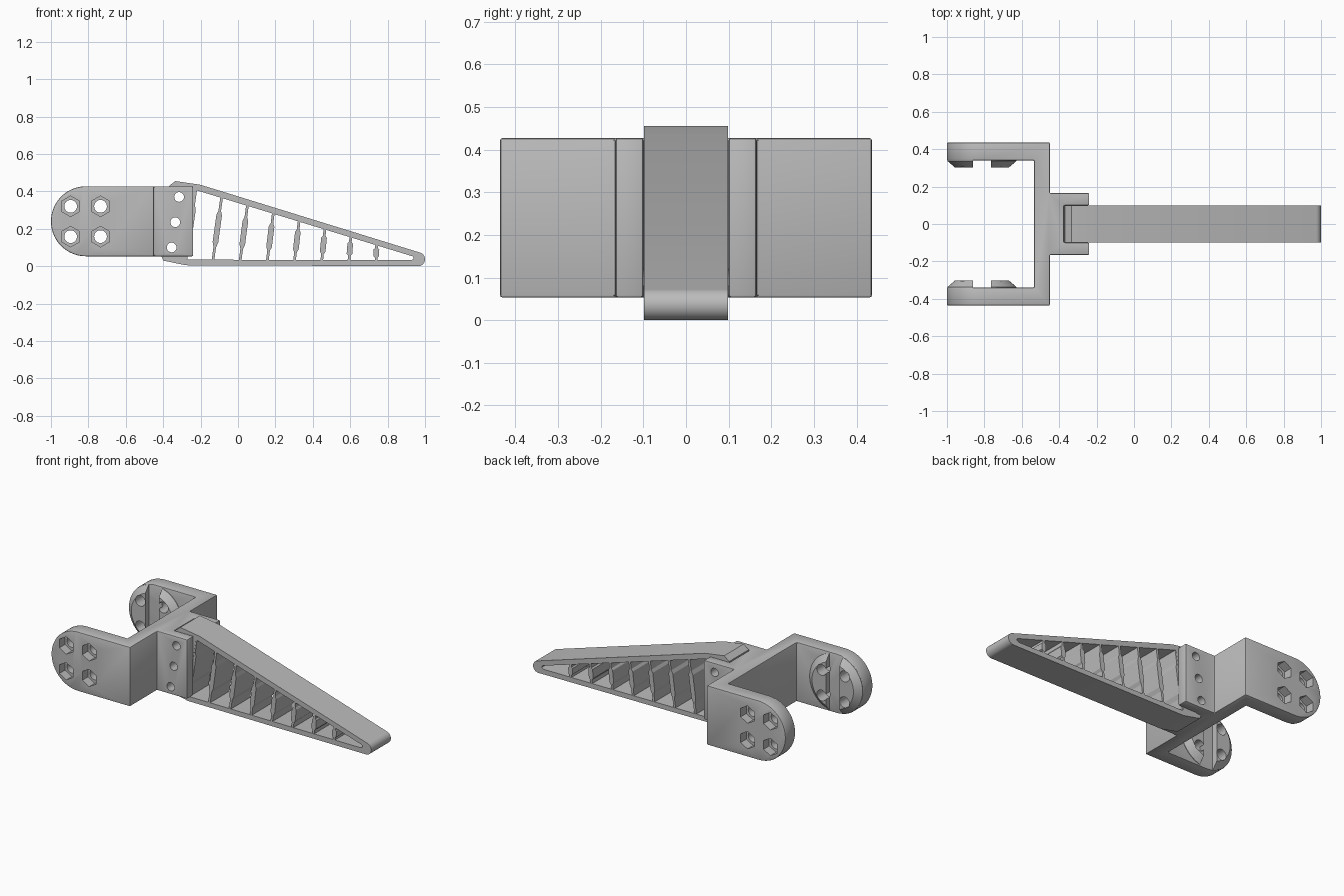
import bpy, bmesh, math
from mathutils import Vector

if "Cube" in bpy.data.objects:
    bpy.data.objects.remove(bpy.data.objects["Cube"], do_unlink=True)

grey = bpy.data.materials.new("plain grey")
grey.use_nodes = True
COLOUR = (0.5, 0.5, 0.5, 1)
grey.diffuse_color = COLOUR
grey.node_tree.nodes["Principled BSDF"].inputs["Base Color"].default_value = COLOUR


def loft(name, rings):
    """Closed solid through a list of matching point rings."""
    bm = bmesh.new()
    rows = [[bm.verts.new(p) for p in ring] for ring in rings]
    for a, b in zip(rows, rows[1:]):
        for i in range(len(a)):
            j = (i + 1) % len(a)
            bm.faces.new((a[i], a[j], b[j], b[i]))
    bm.faces.new(rows[0])
    bm.faces.new(rows[-1])
    bmesh.ops.recalc_face_normals(bm, faces=bm.faces)
    mesh = bpy.data.meshes.new(name)
    bm.to_mesh(mesh)
    bm.free()
    mesh.materials.append(grey)
    obj = bpy.data.objects.new(name, mesh)
    bpy.context.collection.objects.link(obj)
    return obj


def side_prism(name, pts, y0, y1):
    """Extrude an x-z outline along y."""
    return loft(name, [[(x, y, z) for x, z in pts] for y in (y0, y1)])


def arc(cx, cz, r, start, end, steps):
    angles = [math.radians(start + (end - start) * i / steps) for i in range(steps + 1)]
    return [(cx + r * math.cos(a), cz + r * math.sin(a)) for a in angles]


def ngon(cx, cz, r, sides):
    return arc(cx, cz, r, 90, 450, sides)[:-1]


def boolean(obj, cutter, operation="DIFFERENCE"):
    cutter.hide_render = True
    mod = obj.modifiers.new(operation.lower(), "BOOLEAN")
    mod.operation = operation
    mod.solver = "EXACT"
    mod.object = cutter


def finish(obj):
    """Bake the modifiers and smooth the round surfaces."""
    bpy.context.view_layer.update()
    graph = bpy.context.evaluated_depsgraph_get()
    mesh = bpy.data.meshes.new_from_object(obj.evaluated_get(graph))
    obj.modifiers.clear()
    obj.data = mesh
    bpy.ops.object.select_all(action="DESELECT")
    obj.select_set(True)
    bpy.context.view_layer.objects.active = obj
    bpy.ops.object.shade_smooth_by_angle(angle=math.radians(30))


# Shared dimensions
MID_Z, END_R, END_X = 0.24, 0.187, -0.813
ARM_OUT, ARM_IN = 0.436, 0.34
cutters = []

# Bracket: fork plan, mirrored, then trimmed to a round-ended side shape
half = [(-1.05, ARM_OUT), (-0.45, ARM_OUT), (-0.45, 0.165), (-0.24, 0.165),
        (-0.24, 0.1), (-0.375, 0.1)]
inner = [(-0.535, ARM_IN), (-1.05, ARM_IN)]
plan = half + [(x, -y) for x, y in reversed(half)]
plan += [(x, -y) for x, y in reversed(inner)] + inner
bracket = loft("bracket", [[(x, y, z) for x, y in plan] for z in (-0.1, 0.6)])
outline = arc(END_X, MID_Z, END_R, 90, 270, 40)
outline += [(-0.2, MID_Z - END_R), (-0.2, MID_Z + END_R)]
trim = side_prism("trim_cutter", outline, -0.6, 0.6)
boolean(bracket, trim, "INTERSECT")
cutters.append(trim)
bevel = bracket.modifiers.new("soft edges", "BEVEL")
bevel.width = 0.006
bevel.segments = 2
bevel.limit_method = "ANGLE"
bevel.angle_limit = math.radians(60)

# Tapered mounting discs on the inside of the arms, split by an upright slot
slot = side_prism("slot_cutter", [(-0.86, -0.1), (-0.765, -0.1), (-0.765, 0.6), (-0.86, 0.6)],
                  -0.5, 0.5)
cutters.append(slot)
discs = []
for side, label in ((1, "left"), (-1, "right")):
    rings = [[(x, side * y, z) for x, z in ngon(END_X, MID_Z, r, 64)]
             for r, y in ((0.185, 0.345), (0.185, 0.337), (0.145, 0.303))]
    disc = loft(label + "_mounting_disc", rings)
    boolean(disc, slot)
    discs.append(disc)

# Bolt holes with hexagonal nut pockets on the outside
for x in (-0.895, -0.735):
    for z in (0.158, 0.32):
        hole = side_prism("bolt_cutter", ngon(x, z, 0.034, 24), -0.6, 0.6)
        cutters.append(hole)
        for part in [bracket] + discs:
            boolean(part, hole)
        for side in (-1, 1):
            pocket = side_prism("nut_cutter", ngon(x, z, 0.055, 6), side * 0.38, side * 0.5)
            cutters.append(pocket)
            boolean(bracket, pocket)

# Finger shell: wedge with a raised heel and a rounded tip
FINGER_Y = 0.098
wedge = [(-0.41, 0.055), (-0.4, 0.03), (-0.28, 0.005)]
wedge += arc(0.963, 0.037, 0.037, -90, 73, 16)
wedge += [(-0.2, 0.435), (-0.335, 0.455), (-0.37, 0.428)]
shell = side_prism("finger_shell", wedge, -FINGER_Y, FINGER_Y)


def roof(x):
    return 0.399 - 0.309 * (x + 0.2)


FLOOR = 0.035
opening = [(-0.28, FLOOR), (0.925, FLOOR - 0.003), (0.94, 0.04), (0.935, 0.052),
           (0.92, roof(0.92) + 0.004), (-0.225, roof(-0.225))]
window = side_prism("window_cutter", opening, -0.3, 0.3)
cutters.append(window)
boolean(shell, window)

# Pin holes through the tabs and the finger heel
for i in range(3):
    pin = side_prism("pin_cutter", ngon(-0.355 + 0.02 * i, 0.1 + 0.135 * i, 0.026, 24), -0.3, 0.3)
    cutters.append(pin)
    boolean(bracket, pin)
    boolean(shell, pin)

for part in [bracket, shell] + discs:
    finish(part)
for cutter in cutters:
    bpy.data.objects.remove(cutter, do_unlink=True)

# Flexible ribs: thin hinges at both ends, thick in the middle
for i in range(8):
    x_top, x_low = -0.225 + 0.138 * i, -0.28 + 0.1455 * i
    low = Vector((x_low, FLOOR - 0.008))
    top = Vector((x_top, roof(x_top) + 0.008))
    along = top - low
    across = Vector((along.y, -along.x)).normalized()
    widths = ((0, 0.007), (0.22, 0.007), (0.29, 0.015), (0.71, 0.015), (0.78, 0.007), (1, 0.007))
    right = [low + along * t + across * w for t, w in widths]
    left = [low + along * t - across * w for t, w in reversed(widths)]
    side_prism("finger_rib_%d" % (i + 1), right + left, -FINGER_Y + 0.001, FINGER_Y - 0.001)
